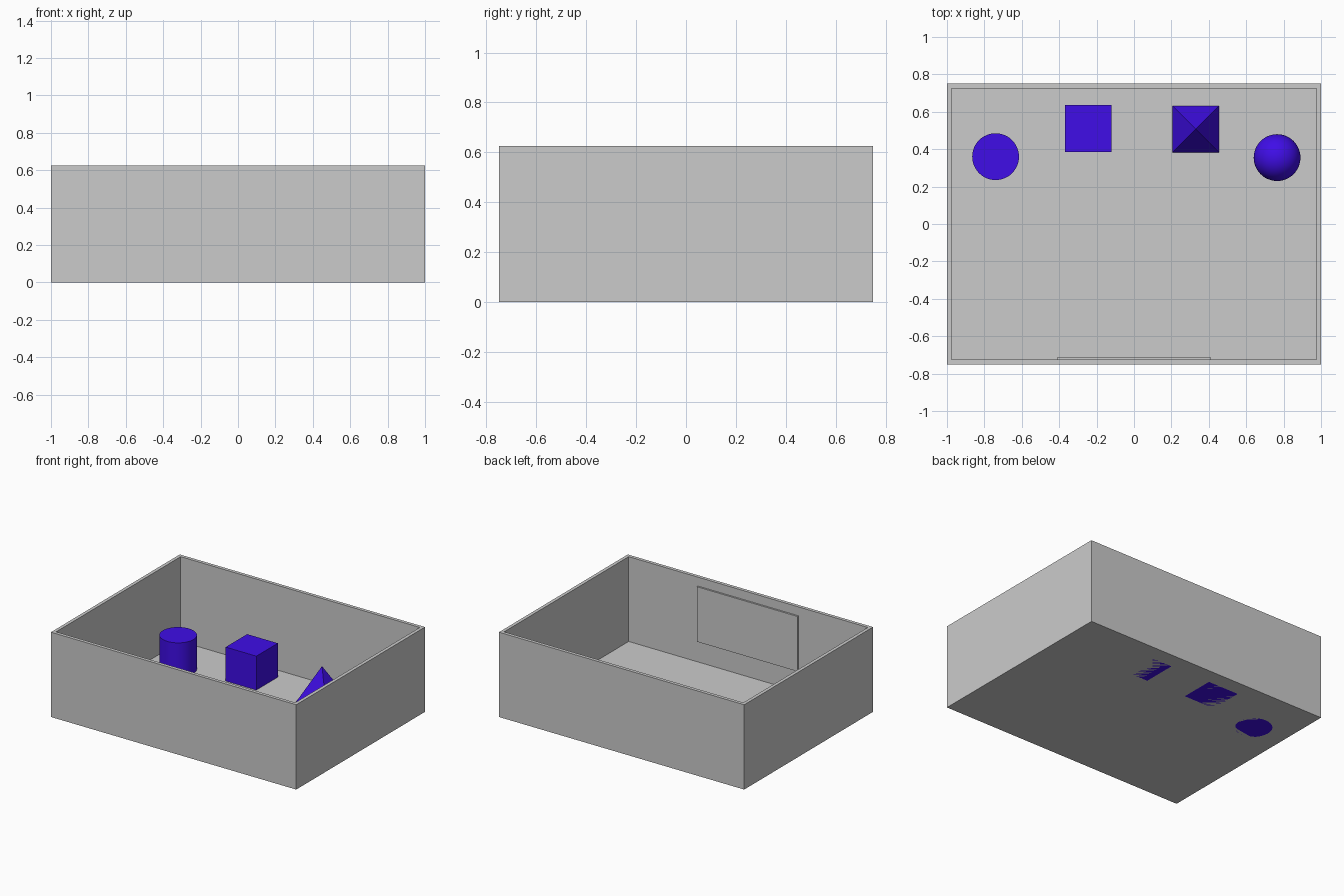
import bpy, bmesh, math

if "Cube" in bpy.data.objects:
    bpy.data.objects.remove(bpy.data.objects["Cube"])

W, D, H, T = 2.0, 1.5, 0.625, 0.025   # room width, depth, height, wall thickness
S = 0.25                              # size of every solid

blue = bpy.data.materials.new("blue")
blue.diffuse_color = (0.05, 0.004, 0.8, 1)
blue.use_nodes = True
blue.node_tree.nodes["Principled BSDF"].inputs["Base Color"].default_value = blue.diffuse_color


def finish(name, mat=None, smooth=False):
    ob = bpy.context.object
    ob.name = name
    if mat:
        ob.data.materials.append(mat)
    if smooth:
        bpy.ops.object.shade_smooth_by_angle(angle=math.radians(35))
    return ob


def box(name, loc, size, mat=None):
    bpy.ops.mesh.primitive_cube_add(size=1, location=loc)
    ob = finish(name, mat)
    ob.scale = size
    bpy.ops.object.transform_apply(location=False, rotation=False, scale=True)
    return ob


# Walls: open tube of four faces, thickened inwards
walls = box("walls", (0, 0, H / 2), (W, D, H))
bm = bmesh.new()
bm.from_mesh(walls.data)
bm.normal_update()
caps = [f for f in bm.faces if abs(f.normal.z) > 0.5]
bmesh.ops.delete(bm, geom=caps, context='FACES_ONLY')
bm.to_mesh(walls.data)
bm.free()
mod = walls.modifiers.new("thickness", 'SOLIDIFY')
mod.thickness = T
mod.offset = -1
mod.use_even_offset = True

# Floor: single sheet inside the walls
bpy.ops.mesh.primitive_plane_add(size=1, location=(0, 0, 0))
floor = finish("floor")
floor.scale = (W - 2 * T, D - 2 * T, 1)
bpy.ops.object.transform_apply(location=False, rotation=False, scale=True)

# Thin panel on the inside of the front wall
box("wall_panel", (0, -D / 2 + T + 0.006, 0.357), (0.82, 0.014, 0.405))

# Row of four solids near the back wall
bpy.ops.mesh.primitive_cylinder_add(vertices=48, radius=S / 2, depth=S,
                                    location=(-0.74, 0.36, S / 2))
finish("cylinder", blue, True)

box("cube", (-0.245, 0.51, S / 2), (S, S, S), blue)

bpy.ops.mesh.primitive_cone_add(vertices=4, radius1=S / math.sqrt(2), radius2=0, depth=S,
                                location=(0.33, 0.507, S / 2),
                                rotation=(0, 0, math.pi / 4))
finish("pyramid", blue)

bpy.ops.mesh.primitive_uv_sphere_add(segments=48, ring_count=24, radius=S / 2,
                                     location=(0.765, 0.355, S / 2))
finish("sphere", blue, True)
